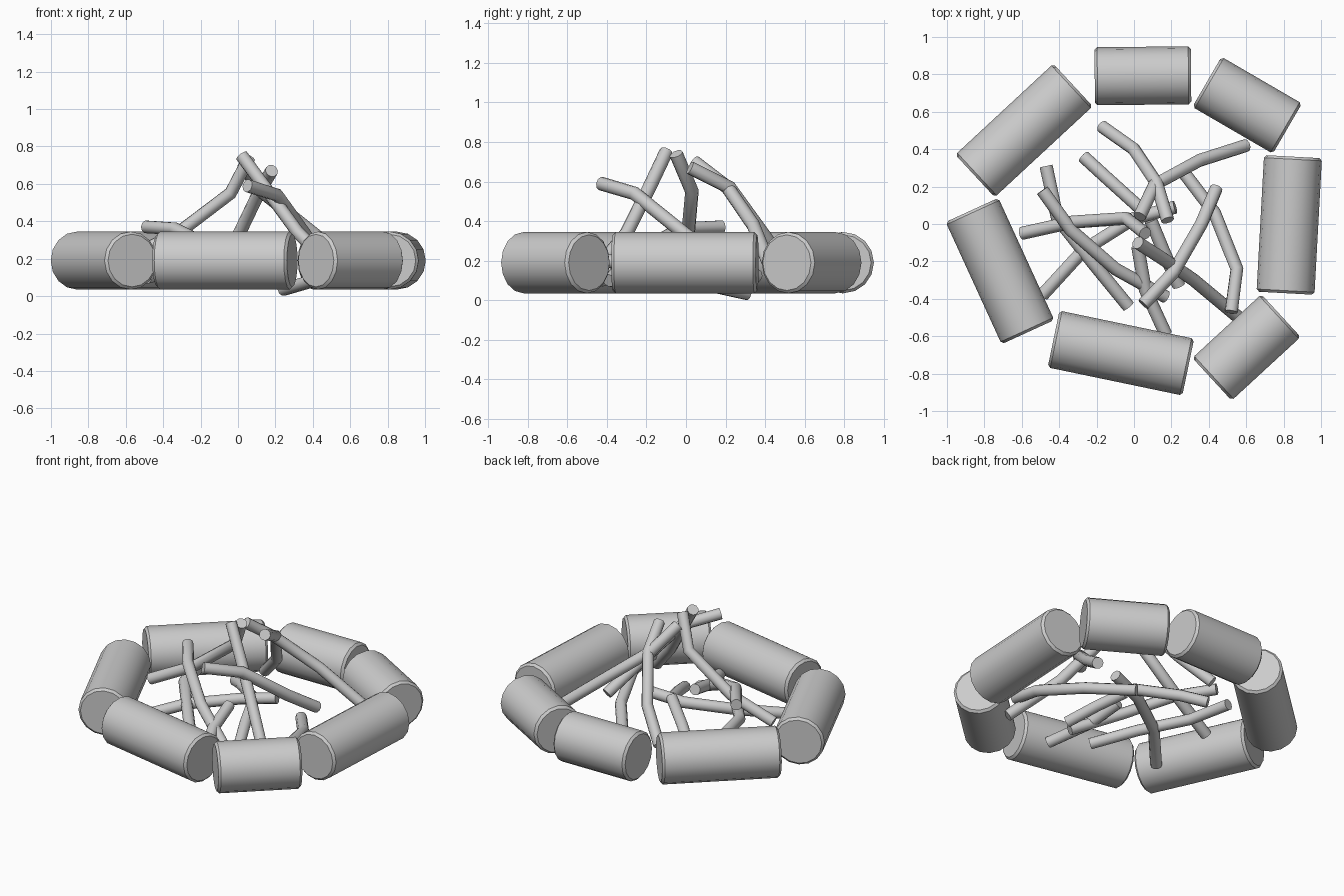
import bpy, math
from mathutils import Vector

if "Cube" in bpy.data.objects:
    bpy.data.objects.remove(bpy.data.objects["Cube"])


def activate(obj):
    bpy.ops.object.select_all(action='DESELECT')
    obj.select_set(True)
    bpy.context.view_layer.objects.active = obj


def log(name, a, b, radius=0.155, z=0.19):
    """Horizontal log between two plan points, with chamfered ends."""
    a, b = Vector((*a, z)), Vector((*b, z))
    d = b - a
    bpy.ops.mesh.primitive_cylinder_add(vertices=16, radius=radius, depth=d.length,
                                        location=(a + b) / 2)
    obj = bpy.context.object
    obj.name = name
    obj.rotation_euler = d.to_track_quat('Z', 'Y').to_euler()
    bevel = obj.modifiers.new("end_chamfer", 'BEVEL')
    bevel.width = 0.014
    bevel.segments = 1
    bevel.limit_method = 'ANGLE'
    bevel.angle_limit = math.radians(50)
    bpy.ops.object.modifier_apply(modifier=bevel.name)
    bpy.ops.object.shade_smooth_by_angle(angle=math.radians(30))


def stick(name, points, radius=0.035):
    """Crooked stick swept along a few points."""
    curve = bpy.data.curves.new(name, 'CURVE')
    curve.dimensions = '3D'
    curve.bevel_depth = radius
    curve.bevel_resolution = 3
    curve.use_fill_caps = True
    spline = curve.splines.new('POLY')
    spline.points.add(len(points) - 1)
    for p, co in zip(spline.points, points):
        p.co = (*co, 1)
    obj = bpy.data.objects.new(name, curve)
    bpy.context.collection.objects.link(obj)
    activate(obj)
    bpy.ops.object.convert(target='MESH')
    bpy.ops.object.shade_smooth_by_angle(angle=math.radians(40))


# Ring of seven logs
logs = [
    ((-0.21, 0.79), (0.305, 0.795)),
    ((0.39, 0.76), (0.82, 0.51)),
    ((0.85, 0.36), (0.81, -0.37)),
    ((0.786, -0.49), (0.417, -0.83)),
    ((0.29, -0.765), (-0.43, -0.615)),
    ((-0.567, -0.578), (-0.866, 0.075)),
    ((-0.85, 0.257), (-0.326, 0.743)),
]
for i, (a, b) in enumerate(logs):
    log(f"ring_log_{i + 1}", a, b)

# Tall sticks leaning into a tent
leaning = [
    [(0.18, 0.02, 0.67), (0.12, 0.22, 0.57), (0.0, 0.40, 0.32), (-0.17, 0.52, 0.15)],
    [(0.06, -0.05, 0.74), (-0.04, 0.03, 0.55), (-0.33, 0.01, 0.33), (-0.60, -0.05, 0.20)],
    [(0.02, -0.10, 0.75), (0.16, -0.19, 0.56), (0.32, -0.30, 0.34), (0.56, -0.50, 0.10)],
    [(0.03, 0.04, 0.70), (0.11, 0.21, 0.57), (0.35, 0.34, 0.38), (0.60, 0.42, 0.18)],
    [(0.05, -0.43, 0.59), (0.21, -0.26, 0.54), (0.36, 0.0, 0.33), (0.44, 0.19, 0.20)],
]
for i, pts in enumerate(leaning):
    stick(f"leaning_stick_{i + 1}", pts)

# Low sticks lying in a heap
heap = [
    [(-0.49, 0.18, 0.37), (-0.34, -0.03, 0.36), (-0.10, -0.24, 0.24), (0.17, -0.39, 0.10)],
    [(-0.47, 0.31, 0.20), (-0.41, 0.03, 0.20), (-0.21, -0.22, 0.16), (-0.03, -0.44, 0.10)],
    [(-0.49, -0.38, 0.10), (-0.27, -0.14, 0.16), (0.0, 0.03, 0.20), (0.22, 0.09, 0.24)],
    [(-0.27, 0.36, 0.12), (-0.15, 0.25, 0.17), (0.06, 0.06, 0.22)],
    [(0.24, 0.31, 0.035), (0.43, 0.06, 0.09), (0.55, -0.24, 0.16), (0.52, -0.47, 0.22)],
    [(0.02, -0.12, 0.22), (0.06, -0.35, 0.16), (0.17, -0.59, 0.10)],
    [(0.09, 0.02, 0.20), (0.16, -0.15, 0.16), (0.24, -0.33, 0.10)],
]
for i, pts in enumerate(heap):
    stick(f"heap_stick_{i + 1}", pts)
